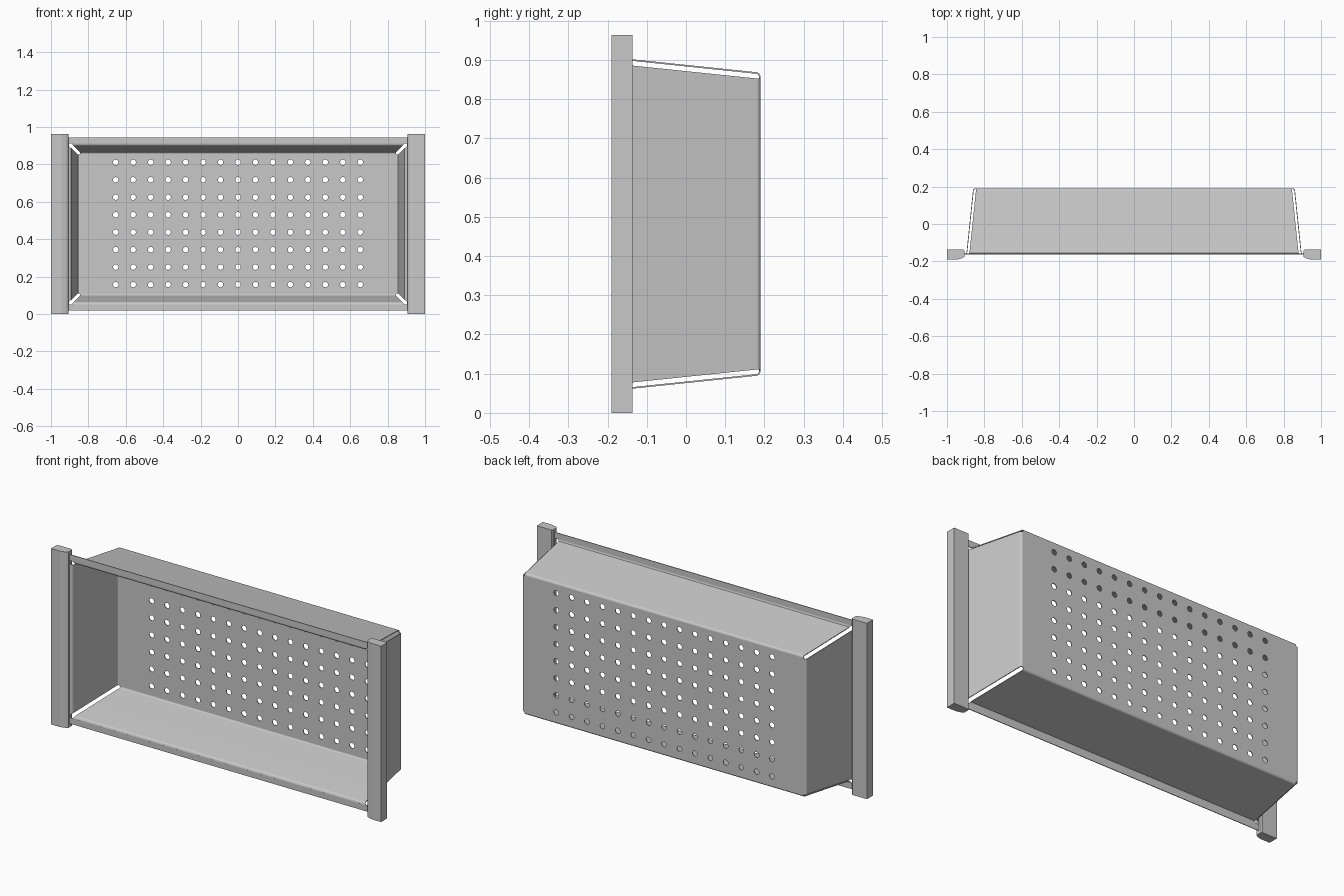
import bpy, bmesh, math
from mathutils import Vector, Matrix

cube = bpy.data.objects.get("Cube")
if cube:
    bpy.data.objects.remove(cube, do_unlink=True)

HEIGHT, CZ = 0.963, 0.4815                # rail height, middle height
HX, HZ = 0.861, 0.387                     # half size of the back panel
BACK, FRONT, T = 0.19, -0.158, 0.004      # back plane, flange plane, sheet thickness
R = 0.012                                 # bend radius

metal = bpy.data.materials.new("grey metal")
metal.use_nodes = True
grey = (0.58, 0.58, 0.58, 1)
metal.diffuse_color = grey
metal.node_tree.nodes["Principled BSDF"].inputs["Base Color"].default_value = grey


def finish(bm, name, smooth=False):
    bmesh.ops.recalc_face_normals(bm, faces=bm.faces)
    mesh = bpy.data.meshes.new(name)
    bm.to_mesh(mesh)
    bm.free()
    obj = bpy.data.objects.new(name, mesh)
    bpy.context.collection.objects.link(obj)
    mesh.materials.append(metal)
    bpy.ops.object.select_all(action="DESELECT")
    obj.select_set(True)
    bpy.context.view_layer.objects.active = obj
    if smooth:
        bpy.ops.object.shade_smooth_by_angle(angle=math.radians(35))
    return obj


def extrude(points, offset, name):
    bm = bmesh.new()
    face = bm.faces.new([bm.verts.new(p) for p in points])
    geo = bmesh.ops.extrude_face_region(bm, geom=[face])["geom"]
    moved = [g for g in geo if isinstance(g, bmesh.types.BMVert)]
    bmesh.ops.translate(bm, verts=moved, vec=offset)
    return finish(bm, name)


# Back panel with slightly clipped corners
px, pz, c = HX - R, HZ - R, 0.004
corners = [(px, pz - c), (px - c, pz), (c - px, pz), (-px, pz - c),
           (-px, c - pz), (c - px, -pz), (px - c, -pz), (px, c - pz)]
panel = extrude([(x, BACK, CZ + z) for x, z in corners], (0, -T, 0), "back_panel")

# Grid of drain holes cut through the panel
bm = bmesh.new()
pitch = 0.0934
for col in range(15):
    for row in range(8):
        place = Matrix.Translation(((col - 7) * pitch, BACK, CZ + 0.003 + (row - 3.5) * pitch))
        bmesh.ops.create_cone(bm, cap_ends=True, segments=20, radius1=0.0145, radius2=0.0145,
                              depth=0.05, matrix=place @ Matrix.Rotation(math.pi / 2, 4, "X"))
cutter = finish(bm, "hole_cutter")
cutter.hide_render = True
bpy.context.view_layer.objects.active = panel
cut = panel.modifiers.new("holes", "BOOLEAN")
cut.operation, cut.solver, cut.object = "DIFFERENCE", "EXACT", cutter
bpy.ops.object.modifier_apply(modifier="holes")
bpy.data.objects.remove(cutter, do_unlink=True)


# Folded walls: bend at the back, sloping sheet, bend into the front flange
def wall(name, reach, across, out, side):
    outer = []
    for i in range(6):
        a = math.radians(90 - i * 16.8)
        outer.append(Vector((reach - R + R * math.cos(a), BACK - R + R * math.sin(a))))
    outer += [Vector((reach + d, FRONT + y))
              for d, y in ((0.034, 0.010), (0.0355, 0.004), (0.039, 0.001), (0.044, 0))]
    bm = bmesh.new()
    rings = []
    for i, p in enumerate(outer):
        t = (outer[min(i + 1, len(outer) - 1)] - outer[max(i - 1, 0)]).normalized()
        if i == 0:
            t = Vector((1, 0))
        inner = p + Vector((t.y, -t.x)) * T
        half = across - 0.016 + max(p.x - reach, 0)
        rings.append([bm.verts.new(out * q.x + side * s * half + Vector((0, q.y, CZ)))
                      for q, s in ((p, -1), (p, 1), (inner, 1), (inner, -1))])
    for a, b in zip(rings, rings[1:]):
        for k in range(4):
            n = (k + 1) % 4
            bm.faces.new((a[k], a[n], b[n], b[k]))
    bm.faces.new(rings[0])
    bm.faces.new(rings[-1])
    finish(bm, name, True)


X, Z = Vector((1, 0, 0)), Vector((0, 0, 1))
wall("top_wall", HZ, HX, Z, X)
wall("bottom_wall", HZ, HX, -Z, X)
wall("left_wall", HX, HZ, X, Z)
wall("right_wall", HX, HZ, -X, Z)

# Front flange frame around the opening
bm = bmesh.new()
loops = [[bm.verts.new((sx * w, y, CZ + sz * h))
          for sx, sz in ((-1, -1), (1, -1), (1, 1), (-1, 1))]
         for w, h, y in ((HX + 0.043, HZ + 0.043, FRONT), (0.96, 0.463, FRONT),
                         (0.96, 0.463, FRONT - T), (HX + 0.043, HZ + 0.043, FRONT - T))]
for a, b in zip(loops, loops[1:] + loops[:1]):
    for k in range(4):
        n = (k + 1) % 4
        bm.faces.new((a[k], a[n], b[n], b[k]))
finish(bm, "front_flange")

# Upright side rails with an eased inner edge
profile = [(1, -0.137), (0.912, -0.137), (0.906, -0.143), (0.906, -0.174),
           (0.916, -0.182), (0.945, -0.19), (1, -0.19)]
for name, s in (("left_rail", 1), ("right_rail", -1)):
    extrude([(s * x, y, 0) for x, y in profile], (0, 0, HEIGHT), name)
